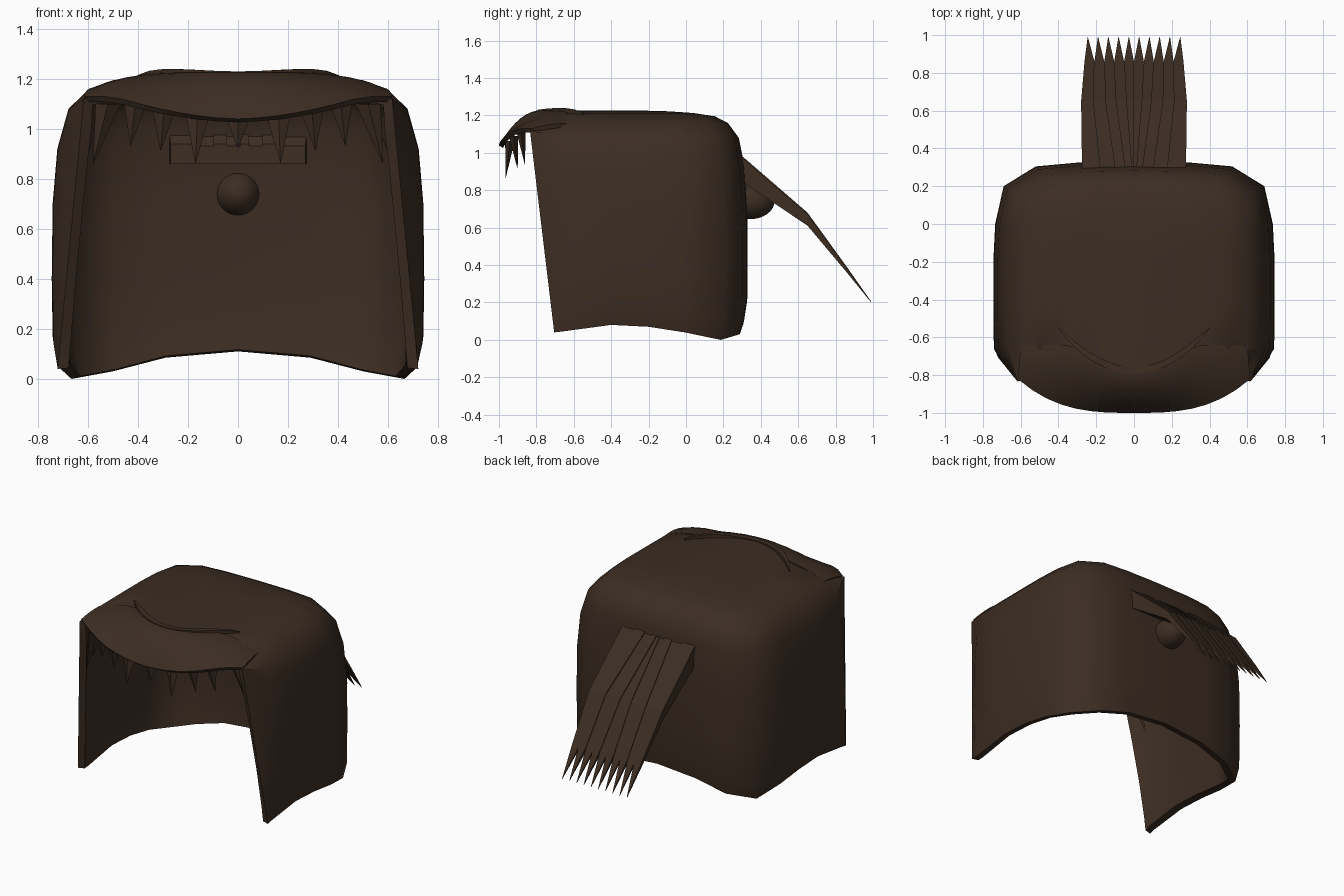
import bpy, bmesh, math
from mathutils import Vector

cube = bpy.data.objects.get("Cube")
if cube:
    bpy.data.objects.remove(cube)

brown = bpy.data.materials.new("dark_brown")
brown.use_nodes = True
colour = (0.045, 0.026, 0.016, 1)
brown.diffuse_color = colour
brown.node_tree.nodes["Principled BSDF"].inputs["Base Color"].default_value = colour


def finish(name, bm, smooth=None, thickness=0):
    """Turn a bmesh into an object, with optional inward thickness and smoothing."""
    bmesh.ops.remove_doubles(bm, verts=bm.verts, dist=0.0005)
    bmesh.ops.recalc_face_normals(bm, faces=bm.faces)
    if thickness:
        top = max(bm.faces, key=lambda f: f.calc_center_median().z)
        if top.normal.z < 0:
            bmesh.ops.reverse_faces(bm, faces=bm.faces)
    mesh = bpy.data.meshes.new(name)
    bm.to_mesh(mesh)
    bm.free()
    mesh.materials.append(brown)
    ob = bpy.data.objects.new(name, mesh)
    bpy.context.collection.objects.link(ob)
    if thickness:
        mod = ob.modifiers.new("thickness", "SOLIDIFY")
        mod.thickness = thickness
        mod.offset = -1
        # keep the rims crisp
        split = ob.modifiers.new("crisp_rim", "EDGE_SPLIT")
        split.split_angle = math.radians(60)
    if smooth:
        bpy.ops.object.select_all(action='DESELECT')
        ob.select_set(True)
        bpy.context.view_layer.objects.active = ob
        bpy.ops.object.shade_smooth_by_angle(angle=math.radians(smooth))
    return ob


def skin(bm, rows, closed=False):
    """Join rows of points with quads; closed makes each row a loop with end caps."""
    grid = [[bm.verts.new(p) for p in row] for row in rows]
    n = len(grid[0])
    for a, b in zip(grid, grid[1:]):
        for i in range(n if closed else n - 1):
            j = (i + 1) % n
            bm.faces.new((a[i], a[j], b[j], b[i]))
    if closed:
        bm.faces.new(grid[0])
        bm.faces.new(grid[-1])


# Main shell: a U-shaped plan (x, y, hem height) drawn in towards the crown
half = [(0, .33, .11), (.3, .325, .085), (.52, .305, .03), (.69, .2, 0), (.735, 0, .04),
        (.745, -.2, .07), (.745, -.4, .08), (.742, -.66, .045), (.725, -.7, .04)]
plan = [(-x, y, h) for x, y, h in half[:0:-1]] + half
levels = [(0, .035), (.1, .005), (.4, 0), (.7, .005), (.92, .03), (1.0, .06), (1.08, .09),
          (1.16, .2), (1.195, .33), (1.213, .55), (1.222, .8), (1.225, 1)]
rows = []
for k, (z, inset) in enumerate(levels):
    row = []
    for i, (x, y, hem) in enumerate(plan):
        height = z + hem if k < 2 else z
        pull = inset
        if i in (0, len(plan) - 1):
            if k < 7:                        # front edge leans forward and in
                height = 1.12 if k == 6 else height
                x -= math.copysign(.097 * height, x)
                y -= .12 * height
                pull = 0
            else:                            # then tucks under the fringe
                x, y = math.copysign(.615, x), -.68
        crown = Vector((0, max(-.78, min(-.2, y - .1 * (y == -.68))), height))
        row.append(Vector((x, y, height)).lerp(crown, pull))
    rows.append(row)
bm = bmesh.new()
skin(bm, rows)
finish("hair_shell", bm, 50, .045)


# Swept fringe over the brow
def brow_y(x):
    return -1 + .3 * (abs(x) / .73) ** 3


def brow_z(x):
    return 1.04 + .09 * min(1, abs(x) / .5) ** 1.7


rows = []
for k in range(9):
    v = k / 8
    row = []
    for i in range(-8, 9):
        s = i / 8
        xb, xf = .6 * s, .615 * s
        yb = -.77 + min(.13, .2 * (xb / .4) ** 2)
        zb = 1.228 - .071 * abs(s) ** 4
        zf = brow_z(xf)
        row.append((xb + (xf - xb) * v, yb + (brow_y(xf) - yb) * v,
                    zf + (zb - zf) * (1 - v ** 2.1)))
    rows.append(row)
bm = bmesh.new()
skin(bm, rows)
finish("fringe", bm, 50, .025)

# Raised crescent ridge along the back of the fringe
rows = []
for i in range(-8, 9):
    t = i / 8
    x, y = .4 * t, -.775 + .225 * t * t
    w = .016 * (1 - abs(t) ** 4) + .002
    side = Vector((-1.1 * t, 1, 0)).normalized() * w
    top = 1.23 + .04 * t * t * (1 - t * t) - .015 * t ** 8
    a, b = Vector((x, y, 0)) - side, Vector((x, y, 0)) + side
    rows.append([(p.x, p.y, z) for p, z in ((a, 1.19), (b, 1.19), (b, top), (a, top))])
bm = bmesh.new()
skin(bm, rows, True)
finish("crescent_ridge", bm)


# Pointed locks hanging under the fringe and inside the cheeks
def spike(bm, base, tip, width, depth):
    x, y, z = base
    ring = [bm.verts.new(p) for p in ((x - width, y, z), (x, y - depth, z),
                                      (x + width, y, z), (x, y + depth, z))]
    point = bm.verts.new(tip)
    bm.faces.new(ring)
    for i in range(4):
        bm.faces.new((ring[i], ring[(i + 1) % 4], point))


bm = bmesh.new()
for x, y, z in ((0, -.95, .92), (.17, -.965, .86), (.31, -.9, .91), (.43, -.86, .93)):
    for side in ((1, -1) if x else (1,)):
        bx = side * x * .95
        spike(bm, (bx, brow_y(x) + .055, brow_z(x) + .01), (side * x, y, z), .05, .025)
for side in (1, -1):
    spike(bm, (side * .52, -.76, 1.1), (side * .58, -.74, .86), .05, .03)
    spike(bm, (side * .59, -.72, 1.05), (side * .67, -.68, .72), .045, .04)
finish("pointed_locks", bm)

# Ponytail: ten pointed strands fanning from the root
# (y, top, bottom, half spread, strand fill, crowding towards the middle)
stations = [(.22, .94, .86, .27, 1, 2), (.28, 1.0, .86, .275, 1, 2),
            (.65, .68, .61, .28, 1, 1.2), (.86, .39, .36, .262, 1, 1),
            (.99, .205, .2, .272, .03, 1)]
bm = bmesh.new()
count = 10
for i in range(count):
    rows = []
    for y, top, bottom, spread, fill, crowd in stations:
        a, b = (math.copysign(abs(u) ** crowd, u) * spread
                for u in (2 * i / count - 1, 2 * (i + 1) / count - 1))
        cx, w = (a + b) / 2, (b - a) / 2 * fill
        lift = .008 * (i % 2) * fill
        rows.append([(cx - w, y, bottom), (cx + w, y, bottom),
                     (cx + w, y, top - lift), (cx - w, y, top - lift)])
    strand = bmesh.new()
    skin(strand, rows, True)
    part = bpy.data.meshes.new("strand")
    strand.to_mesh(part)
    strand.free()
    bm.from_mesh(part)
    bpy.data.meshes.remove(part)
finish("ponytail", bm)

# Round hair tie bobble set through the back wall
bm = bmesh.new()
bmesh.ops.create_uvsphere(bm, u_segments=24, v_segments=16, radius=.095)
for v in bm.verts:
    v.co = Vector((v.co.x, v.co.y * 1.4 + .34, v.co.z + .74))
finish("bobble", bm, 60)
